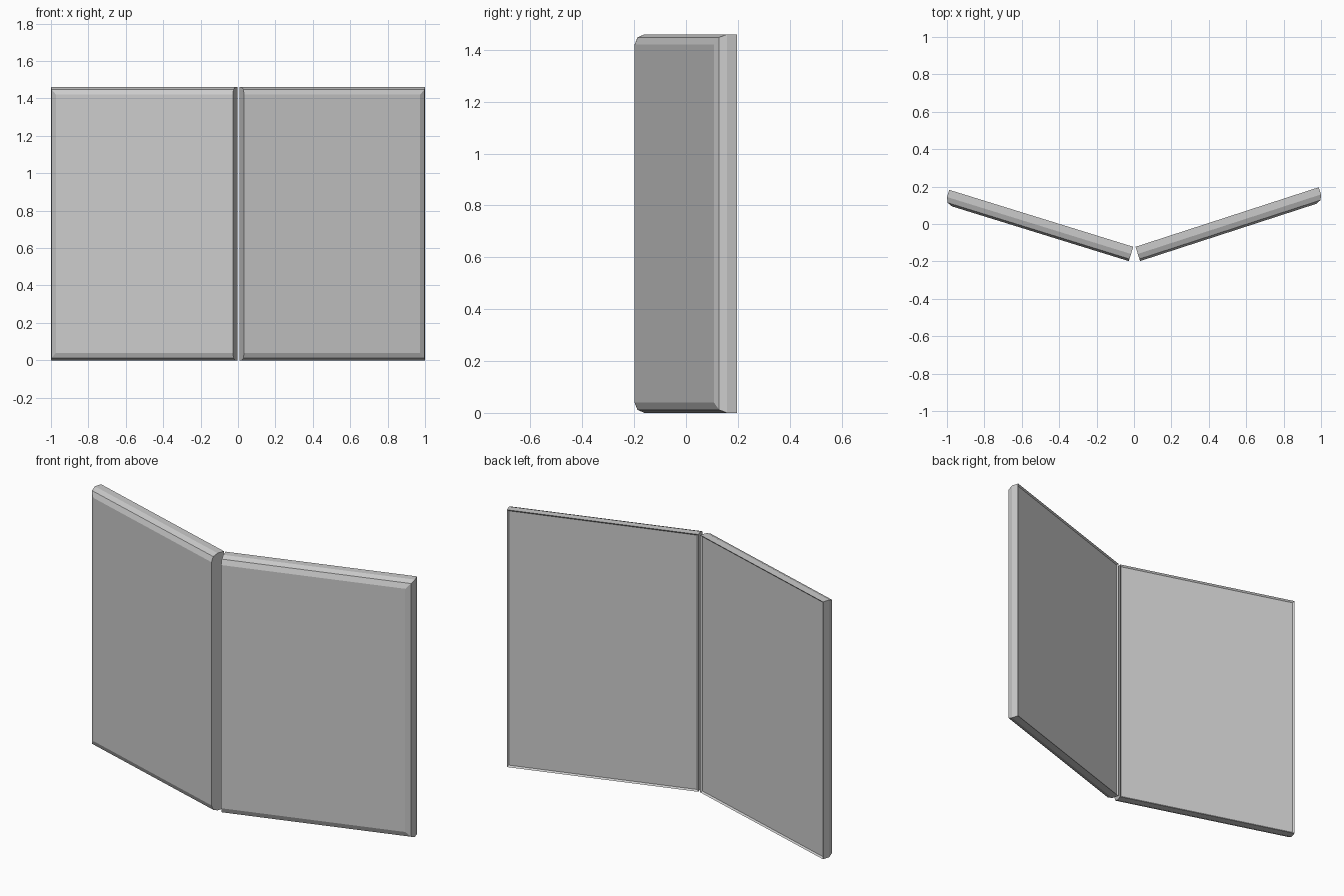
import bpy, bmesh, math
from mathutils import Matrix, Vector

if "Cube" in bpy.data.objects:
    bpy.data.objects.remove(bpy.data.objects["Cube"])

LENGTH, DEPTH, HEIGHT = 1.03, 0.08, 1.46

grey = bpy.data.materials.new("light_grey")
grey.diffuse_color = (0.6, 0.6, 0.6, 1)
grey.use_nodes = True
grey.node_tree.nodes["Principled BSDF"].inputs["Base Color"].default_value = grey.diffuse_color


def panel(name, side, hinge_x, angle):
    bm = bmesh.new()
    bmesh.ops.create_cube(bm, size=1)
    # Slab: hinge end at x = 0, back face at y = 0
    for v in bm.verts:
        v.co = Vector(((v.co.x + 0.5) * LENGTH, (v.co.y - 0.5) * DEPTH,
                       (v.co.z + 0.5) * HEIGHT))

    # Rounded front edges along the top, bottom and outer end
    def on_front_rim(e):
        return (all(abs(v.co.y + DEPTH) < 1e-5 for v in e.verts)
                and any(v.co.x > 0.01 for v in e.verts))
    bmesh.ops.bevel(bm, geom=[e for e in bm.edges if on_front_rim(e)],
                    offset=0.04, segments=2, profile=0.5, affect='EDGES')

    # Thin rim around a shallow recessed back
    bm.normal_update()
    back = [f for f in bm.faces if f.normal.y > 0.99]
    bmesh.ops.inset_region(bm, faces=back, thickness=0.012)
    bmesh.ops.translate(bm, verts=list({v for f in back for v in f.verts}),
                        vec=(0, -0.008, 0))

    # Swing outwards, mirror when on the left
    bm.transform(Matrix.Translation((hinge_x, -0.122, 0))
                 @ Matrix.Rotation(math.radians(angle), 4, 'Z'))
    if side < 0:
        bm.transform(Matrix.Scale(-1, 4, (1, 0, 0)))
    bmesh.ops.recalc_face_normals(bm, faces=bm.faces)
    me = bpy.data.meshes.new(name)
    bm.to_mesh(me)
    bm.free()
    me.materials.append(grey)
    bpy.context.collection.objects.link(bpy.data.objects.new(name, me))


panel("right_panel", 1, 0.008, 18)
panel("left_panel", -1, 0.004, 17.2)
